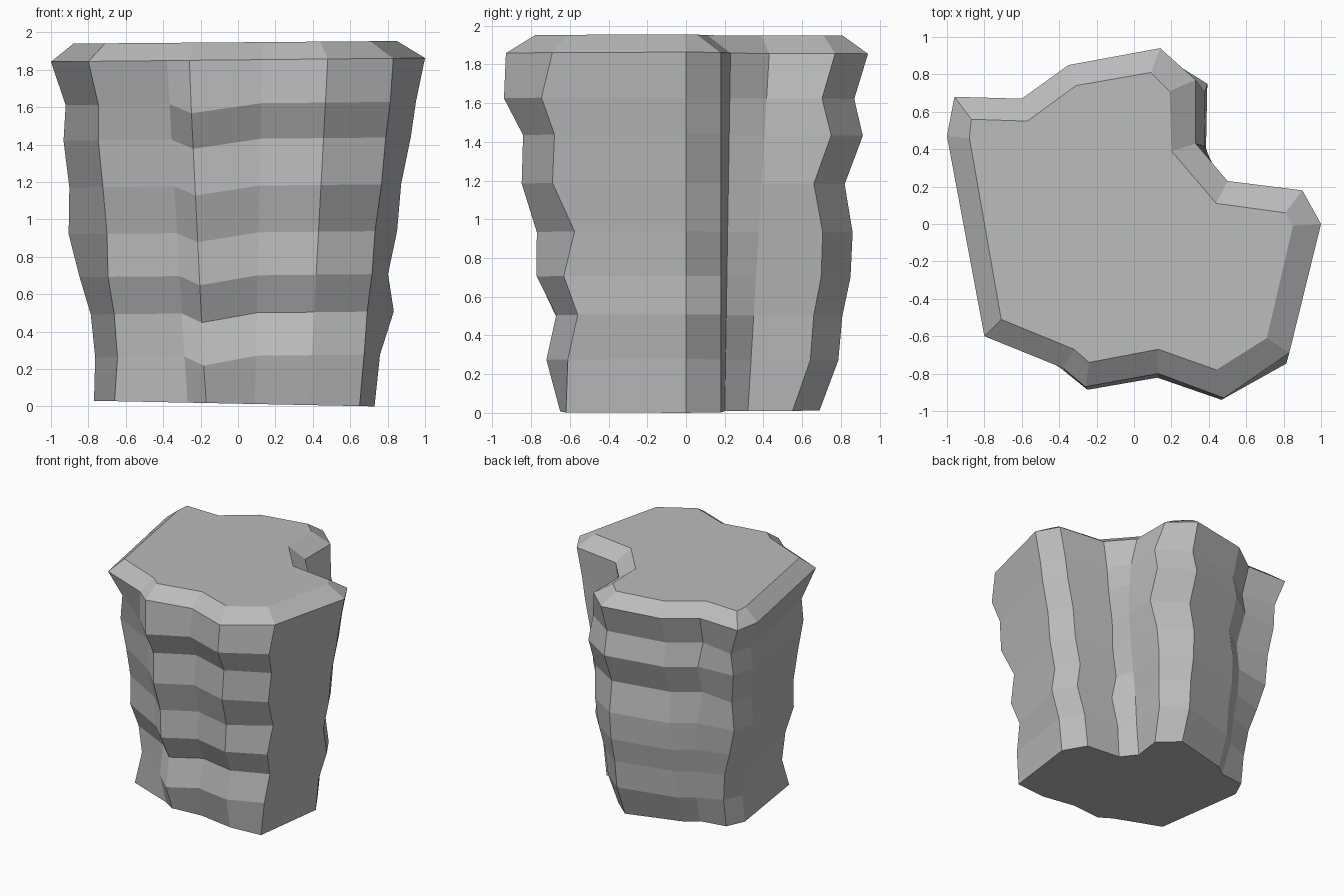
import bpy
from mathutils import Vector

if "Cube" in bpy.data.objects:
    bpy.data.objects.remove(bpy.data.objects["Cube"])

# Craggy bulge of each side at the levels between base and rim
LEVELS = [0.27, 0.50, 0.70, 0.93, 1.18, 1.43, 1.62]
SIDES = {
    "left":   ((-1, 0), [-.04, -.045, -.01, .02, -.015, -.015, -.05]),
    "edge":   ((-.6, -1.6), [-.06, -.06, -.03, -.05, -.045, -.035, -.06]),
    "front":  ((0, -1), [.03, -.055, .015, -.02, .02, -.025, .045]),
    "corner": ((.1, -1), [-.02, -.08, -.015, -.08, .025, .005, .065]),
    "right":  ((1, 0), [-.01, .03, -.03, -.015, -.03, -.015, -.015]),
    "notch":  ((1, 0), [.02, .03, .05, .07, .09, .08, .06]),
    "back":   ((0, 1), [.06, .05, .065, .045, -.03, .03, -.04]),
}

# Each vertical ridge, counter-clockwise: sides, base xy, rim xy, top xy, drop
RIDGES = [
    ("left",       (-.70, .46), (-.96, .68), (-.87, .56), 0),
    ("left",       (-.77, .31), (-1.0, .47), (-.88, .46), 0),
    ("edge",       (-.66, -.44), (-.80, -.60), (-.71, -.51), 0),
    ("front",      (-.27, -.58), (-.38, -.77), (-.32, -.67), 0),
    ("front",      (-.17, -.64), (-.26, -.87), (-.24, -.74), .05),
    ("front",      (.09, -.61), (.13, -.80), (.13, -.67), 0),
    ("front",      (.38, -.65), (.48, -.93), (.44, -.78), 0),
    ("corner",     (.65, -.62), (.83, -.69), (.71, -.61), 0),
    ("right",      (.73, 0), (1.0, 0), (.85, -.01), 0),
    ("right",      (.62, .18), (.90, .18), (.81, .06), 0),
    ("right",      (.32, .20), (.50, .23), (.44, .11), 0),
    ("notch",      (.22, .32), (.33, .43), (.20, .39), 0),
    ("notch back", (.25, .55), (.33, .77), (.19, .71), 0),
    ("back",       (.09, .69), (.14, .94), (.09, .81), 0),
    ("back",       (-.39, .56), (-.35, .85), (-.31, .74), 0),
    ("back",       (-.48, .49), (-.60, .67), (-.57, .55), 0),
]


def ridge_points(sides, base, rim, top, drop):
    """Vertical run of points from base to top for one ridge."""
    base, rim, top = Vector(base), Vector(rim), Vector(top)
    pts = [(*base, max(0, .015 - .02 * base.x))]
    for k, z in enumerate(LEVELS):
        p = base.lerp(rim, z / 1.85)
        for side in sides.split():
            direction, bulges = SIDES[side]
            p += Vector(direction) * bulges[k]
        pts.append((*p, z + .01 * p.x - drop))
    pts.append((*rim, 1.853 + .01 * rim.x))
    pts.append((*top, 1.947 + .008 * top.x))
    return pts


# Rock pillar: loft the ridges and cap both ends
verts = [p for r in RIDGES for p in ridge_points(*r)]
n, rows = len(RIDGES), len(LEVELS) + 3
faces = [tuple(reversed([i * rows for i in range(n)])),
         tuple(i * rows + rows - 1 for i in range(n))]
for i in range(n):
    a, b = i * rows, (i + 1) % n * rows
    faces += [(a + j, b + j, b + j + 1, a + j + 1) for j in range(rows - 1)]

mesh = bpy.data.meshes.new("rock_pillar")
mesh.from_pydata(verts, [], faces)
mesh.update()
rock = bpy.data.objects.new("rock_pillar", mesh)
bpy.context.collection.objects.link(rock)

# Dark grey stone
stone = bpy.data.materials.new("stone")
stone.diffuse_color = (.5, .5, .5, 1)
stone.use_nodes = True
stone.node_tree.nodes["Principled BSDF"].inputs["Base Color"].default_value = stone.diffuse_color
mesh.materials.append(stone)
